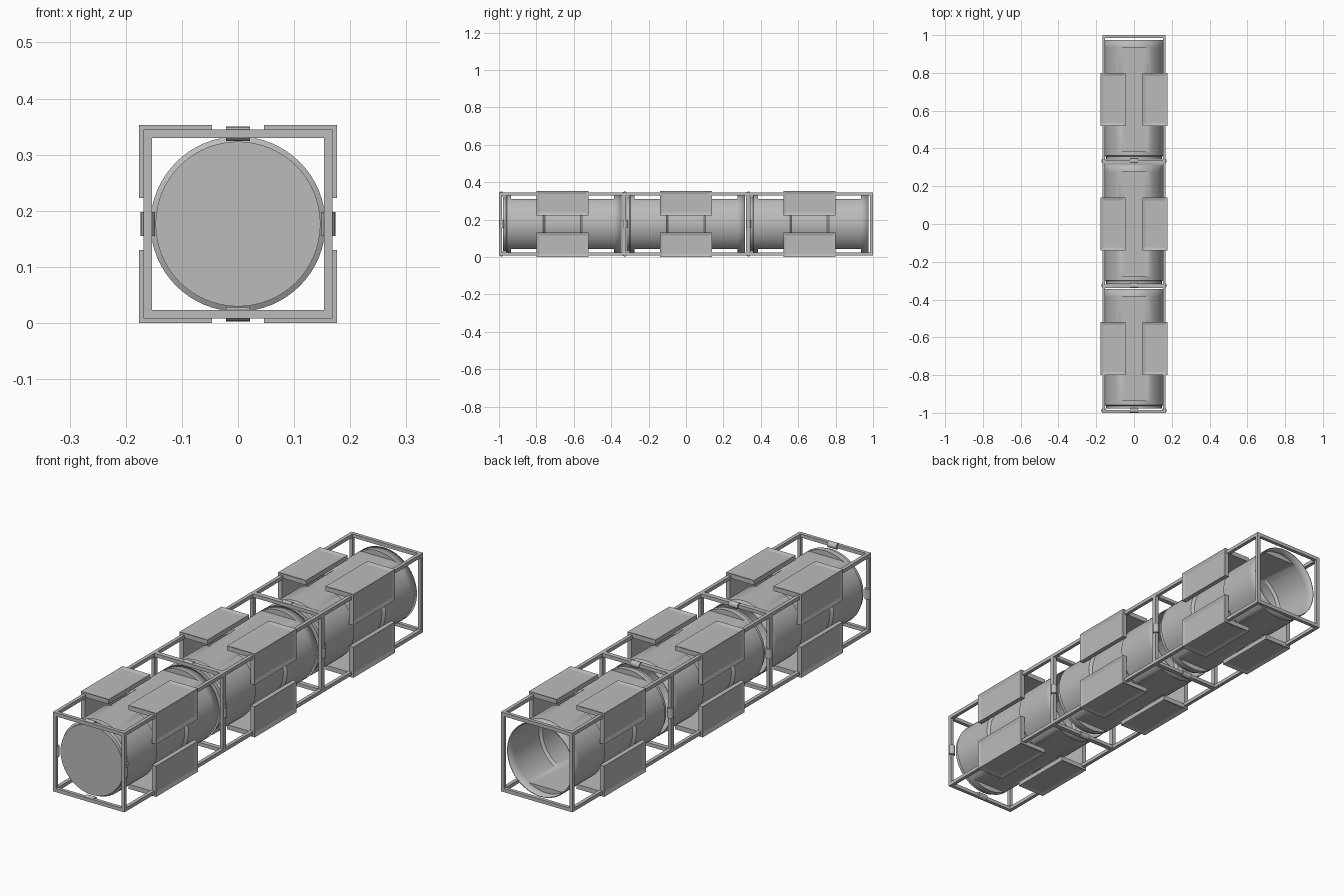
import bpy, bmesh, math
from mathutils import Vector

if "Cube" in bpy.data.objects:
    bpy.data.objects.remove(bpy.data.objects["Cube"], do_unlink=True)

ZC = 0.1765        # axis height
PITCH = 0.66       # spacing of the three modules
HALF = 0.3325      # module centre to end frame
EDGE = 0.1605      # axis to frame bar centre
BAR = 0.015
SIGNS = (-1, 1)

grey = bpy.data.materials.new("plain grey")
grey.use_nodes = True
grey.diffuse_color = (0.5, 0.5, 0.5, 1)
grey.node_tree.nodes["Principled BSDF"].inputs["Base Color"].default_value = (0.5, 0.5, 0.5, 1)


def finish(bm, name, y, smooth=False):
    bmesh.ops.recalc_face_normals(bm, faces=bm.faces[:])
    me = bpy.data.meshes.new(name)
    bm.to_mesh(me)
    bm.free()
    ob = bpy.data.objects.new(name, me)
    ob.location = (0, y, ZC)
    me.materials.append(grey)
    bpy.context.collection.objects.link(ob)
    if smooth:
        bpy.ops.object.select_all(action="DESELECT")
        ob.select_set(True)
        bpy.context.view_layer.objects.active = ob
        bpy.ops.object.shade_smooth_by_angle(angle=math.radians(25))
    return ob


def add_box(bm, centre, size):
    made = bmesh.ops.create_cube(bm, size=1)["verts"]
    for v in made:
        v.co = Vector(centre) + Vector(a * b for a, b in zip(v.co, size))


def frame(y):
    """Open box cage of square bars."""
    bm = bmesh.new()
    span = 2 * EDGE + BAR
    for s in SIGNS:
        for t in SIGNS:
            add_box(bm, (s * EDGE, 0, t * EDGE), (BAR, 2 * HALF, BAR))
            add_box(bm, (0, s * HALF, t * EDGE), (span, BAR, BAR))
            add_box(bm, (t * EDGE, s * HALF, 0), (BAR, BAR, span))
    finish(bm, "frame", y)


def tube(y):
    """Closed-front, open-back shell with a waist and flats on top and bottom."""
    big, waist, neck, flat = 0.156, 0.146, 0.147, 0.134
    stations = [(-0.318, neck, 1), (-0.303, neck, 1), (-0.298, big, 1),
                (-0.275, big, 1), (-0.275, big, flat), (-0.105, big, flat),
                (-0.095, waist, flat), (0.095, waist, flat), (0.105, big, flat),
                (0.275, big, flat), (0.275, big, 1), (0.315, big, 1)]
    n = 64
    bm = bmesh.new()
    rings = []
    for sy, r, lim in stations:
        ring = []
        for i in range(n):
            a = math.tau * i / n
            z = max(-lim, min(lim, r * math.sin(a)))
            ring.append(bm.verts.new((r * math.cos(a), sy, z)))
        rings.append(ring)
    bm.faces.new(rings[0])
    for a, b in zip(rings, rings[1:]):
        for i in range(n):
            j = (i + 1) % n
            bm.faces.new((a[i], a[j], b[j], b[i]))
    bmesh.ops.remove_doubles(bm, verts=bm.verts[:], dist=1e-5)
    ob = finish(bm, "tube", y, smooth=True)
    wall = ob.modifiers.new("wall", "SOLIDIFY")
    wall.thickness = 0.004
    wall.offset = -1


def corner_panel(y, sx, sz):
    """L-shaped corner cover with a shallow recess in each outer face."""
    out, inn, end = 0.1765, 0.157, 0.046
    profile = [(end, out), (out, out), (out, end), (inn, end), (inn, inn), (end, inn)]
    bm = bmesh.new()
    face = bm.faces.new([bm.verts.new((sx * x, -0.14, sz * z)) for x, z in profile])
    ext = bmesh.ops.extrude_face_region(bm, geom=[face])["geom"]
    moved = [g for g in ext if isinstance(g, bmesh.types.BMVert)]
    bmesh.ops.translate(bm, verts=moved, vec=(0, 0.28, 0))
    bmesh.ops.recalc_face_normals(bm, faces=bm.faces[:])
    outer = [f for f in bm.faces
             if all(abs(abs(v.co.x) - out) < 1e-4 for v in f.verts)
             or all(abs(abs(v.co.z) - out) < 1e-4 for v in f.verts)]
    bmesh.ops.inset_individual(bm, faces=outer, thickness=0.022, depth=-0.005)
    finish(bm, "corner_panel", y)


def clips(y):
    """Round sleeves at the middle of each front bar."""
    for k in range(4):
        a = k * math.pi / 2
        bm = bmesh.new()
        bmesh.ops.create_cone(bm, cap_ends=True, segments=16, radius1=0.013,
                              radius2=0.013, depth=0.042)
        ob = finish(bm, "clip", y - HALF + 0.006, smooth=True)
        ob.location.x = EDGE * math.cos(a)
        ob.location.z = ZC + EDGE * math.sin(a)
        ob.rotation_euler.y = 0 if k % 2 == 0 else math.pi / 2


for m in (-1, 0, 1):
    centre = m * PITCH
    frame(centre)
    tube(centre)
    clips(centre)
    for sx in SIGNS:
        for sz in SIGNS:
            corner_panel(centre, sx, sz)
